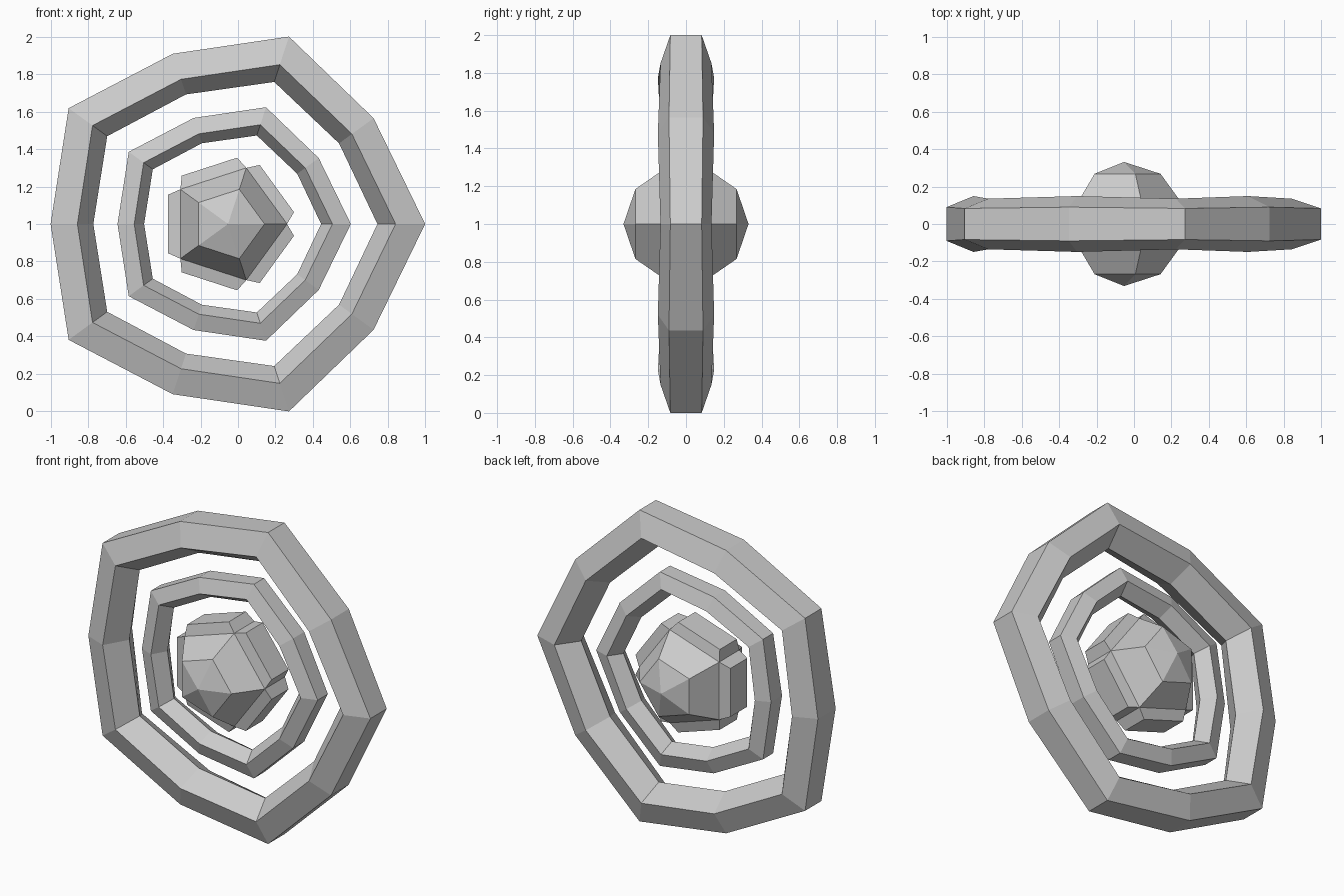
import bpy, bmesh
from math import sin, cos, pi, radians
from mathutils import Vector

if "Cube" in bpy.data.objects:
    bpy.data.objects.remove(bpy.data.objects["Cube"])

CENTRE = Vector((-0.053, 0, 1))


def radial(angle, r, y):
    return CENTRE + Vector((r * cos(angle), y, r * sin(angle)))


def finish(name, bm):
    bmesh.ops.recalc_face_normals(bm, faces=bm.faces[:])
    me = bpy.data.meshes.new(name)
    bm.to_mesh(me)
    bm.free()
    ob = bpy.data.objects.new(name, me)
    bpy.context.collection.objects.link(ob)
    return ob


# five-sided tube sections (radius, y) at the ring corners and between them
def corner_section():
    return [(1.0515, 0.083), (0.894, 0.135), (0.797, 0), (0.894, -0.135), (1.0515, -0.083)]


def middle_section(outer):
    return [(outer, 0.09), (outer - 0.143, 0.149), (outer - 0.228, 0),
            (outer - 0.143, -0.149), (outer, -0.09)]


def ring(name, scale):
    middles = [0.96, 0.955, 0.947, 0.955, 0.96]
    bm = bmesh.new()
    loops = []
    for i in range(10):
        section = middle_section(middles[i // 2]) if i % 2 else corner_section()
        loops.append([bm.verts.new(radial(i * pi / 5, r * scale, y * scale)) for r, y in section])
    for i in range(10):
        a, b = loops[i], loops[(i + 1) % 10]
        for j in range(5):
            k = (j + 1) % 5
            bm.faces.new((a[j], a[k], b[k], b[j]))
    return finish(name, bm)


ring("outer_ring", 1.0)
ring("inner_ring", 0.623)

# core: five-sided ball, with poles along y, and raised panels round its middle
bm = bmesh.new()
R = 0.331
rows = [[bm.verts.new(radial(s * 2 * pi / 5, R * sin(radians(p)), -R * cos(radians(p))))
         for s in range(5)] for p in (36, 72, 108, 144)]
front = bm.verts.new(CENTRE + Vector((0, -R, 0)))
back = bm.verts.new(CENTRE + Vector((0, R, 0)))
panels = []
for s in range(5):
    t = (s + 1) % 5
    bm.faces.new((front, rows[0][s], rows[0][t]))
    bm.faces.new((back, rows[3][t], rows[3][s]))
    for n in range(3):
        f = bm.faces.new((rows[n][s], rows[n + 1][s], rows[n + 1][t], rows[n][t]))
        if n == 1:
            panels.append(f)
bmesh.ops.recalc_face_normals(bm, faces=bm.faces[:])
for f in panels:
    out = f.calc_center_median() - CENTRE
    out.normalize()
    new = bmesh.ops.extrude_face_region(bm, geom=[f])["geom"]
    verts = [g for g in new if isinstance(g, bmesh.types.BMVert)]
    mid = sum((v.co for v in verts), Vector()) / len(verts)
    for v in verts:
        v.co = mid + (v.co - mid) * 0.84 + out * 0.067
    if f.is_valid:
        bmesh.ops.delete(bm, geom=[f], context='FACES_ONLY')
finish("core", bm)
